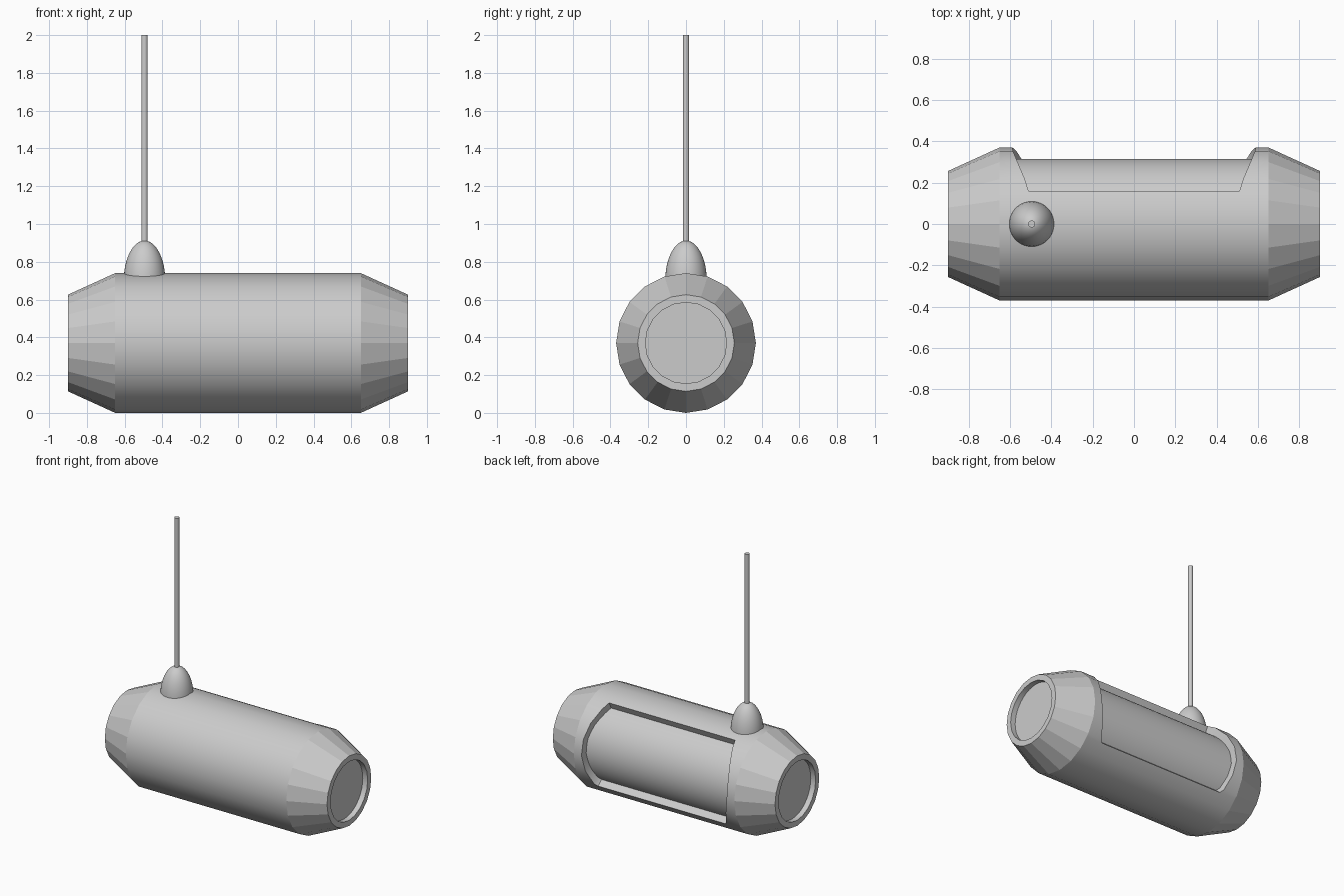
import bpy, bmesh, math

cube = bpy.data.objects.get("Cube")
if cube:
    bpy.data.objects.remove(cube, do_unlink=True)

grey = bpy.data.materials.new("plain_grey")
grey.use_nodes = True
grey.diffuse_color = (0.6, 0.6, 0.6, 1)
grey.node_tree.nodes["Principled BSDF"].inputs["Base Color"].default_value = (0.6, 0.6, 0.6, 1)

AXIS_Z = 0.37
R, INNER = 0.37, 0.315
SIDES = 20
STEP = 360 / SIDES


def finish(name, bm, smooth=True):
    bmesh.ops.remove_doubles(bm, verts=bm.verts, dist=0.0001)
    mesh = bpy.data.meshes.new(name)
    bm.to_mesh(mesh)
    bm.free()
    mesh.materials.append(grey)
    obj = bpy.data.objects.new(name, mesh)
    bpy.context.collection.objects.link(obj)
    if smooth:
        bpy.ops.object.select_all(action="DESELECT")
        obj.select_set(True)
        bpy.context.view_layer.objects.active = obj
        bpy.ops.object.shade_smooth_by_angle(angle=math.radians(35))
    return obj


def on_axis(x, r, deg):
    # angle is measured from the back (+y) towards the top
    a = math.radians(deg)
    return (x, r * math.cos(a), AXIS_Z + r * math.sin(a))


def lathe(name, profile, sides, place, smooth=True):
    # profile pairs are (position along the axis, radius)
    bm = bmesh.new()
    for i in range(sides):
        a, b = i * 360 / sides, (i + 1) * 360 / sides
        for (p, r), (q, s) in zip(profile, profile[1:]):
            corners = [place(p, r, a), place(p, r, b), place(q, s, b), place(q, s, a)]
            if s < 0.0001:
                corners.pop()
            if r < 0.0001:
                corners.pop(0)
            bm.faces.new([bm.verts.new(c) for c in corners])
    bmesh.ops.remove_doubles(bm, verts=bm.verts, dist=0.0001)
    bmesh.ops.recalc_face_normals(bm, faces=bm.faces)
    return finish(name, bm, smooth)


# Outer shell with the window on the back
LOW, HIGH = -40, 64
window = [(LOW, 0.515), (-36, 0.535), (-18, 0.568), (0, 0.588),
          (18, 0.585), (36, 0.563), (54, 0.528), (HIGH, 0.51)]


def shell_radius(deg):
    off = (deg % STEP) - STEP / 2
    return R * math.cos(math.radians(STEP / 2)) / math.cos(math.radians(off))


bm = bmesh.new()


def quad(*points):
    bm.faces.new([bm.verts.new(p) for p in points])


closed = [HIGH] + [d for d in range(72, 360 + LOW, int(STEP))] + [360 + LOW]
for a, b in zip(closed, closed[1:]):
    ra, rb = shell_radius(a), shell_radius(b)
    cuts = [-0.65, -0.515, 0.515, 0.65]
    for p, q in zip(cuts, cuts[1:]):
        quad(on_axis(p, ra, a), on_axis(q, ra, a), on_axis(q, rb, b), on_axis(p, rb, b))
for (a, xa), (b, xb) in zip(window, window[1:]):
    ra, rb = shell_radius(a), shell_radius(b)
    for s in (-1, 1):
        strip = [on_axis(s * xa, ra, a), on_axis(s * 0.65, ra, a),
                 on_axis(s * 0.65, rb, b), on_axis(s * xb, rb, b)]
        wall = [on_axis(s * xa, ra, a), on_axis(s * xb, rb, b),
                on_axis(s * xb, INNER - 0.01, b), on_axis(s * xa, INNER - 0.01, a)]
        for points in (strip, wall):
            quad(*(points if s > 0 else points[::-1]))
# Long walls of the window
for (a, x), s in ((window[0], 1), (window[-1], -1)):
    r = shell_radius(a)
    points = [on_axis(-x, r, a), on_axis(-x, INNER - 0.01, a),
              on_axis(x, INNER - 0.01, a), on_axis(x, r, a)]
    quad(*(points if s < 0 else points[::-1]))
finish("outer_shell", bm)

# Inner drum seen through the window
lathe("inner_drum", [(-0.64, 0), (-0.64, INNER), (0.64, INNER), (0.64, 0)], 60, on_axis)

# Faceted end cones with a recessed round plate
for name, s in (("left", 1), ("right", -1)):
    lathe(name + "_end_cone", [(s * 0.65, R), (s * 0.9, 0.256), (s * 0.9, 0.215)],
          SIDES, on_axis, smooth=False)
    lathe(name + "_end_recess", [(s * 0.9, 0.215), (s * 0.86, 0.215), (s * 0.86, 0)],
          SIDES * 2, on_axis)
for obj in bpy.data.objects:
    if "_end_" in obj.name:
        # Open surfaces: turn every face towards the outside of its end
        sign = 1 if obj.name.startswith("left") else -1
        for f in list(obj.data.polygons):
            c, n = f.center, f.normal
            radial = n.y * c.y + n.z * (c.z - AXIS_Z)
            out = n.x * sign > 0 if abs(n.x) > 0.1 else radial < 0
            if not out:
                f.flip()
        obj.data.update()


# Dome mount and hanging rod
def upright(z, r, deg):
    a = math.radians(deg)
    return (-0.495 + r * math.cos(a), r * math.sin(a), z)


dome = [(0.70, 0)] + [(0.70 + 0.212 * math.sin(t * math.pi / 24),
                       0.11 * math.cos(t * math.pi / 24)) for t in range(13)]
lathe("dome_mount", dome, 40, upright)
lathe("hanging_rod", [(0.88, 0), (0.88, 0.017), (2, 0.017), (2, 0)], 16, upright)
